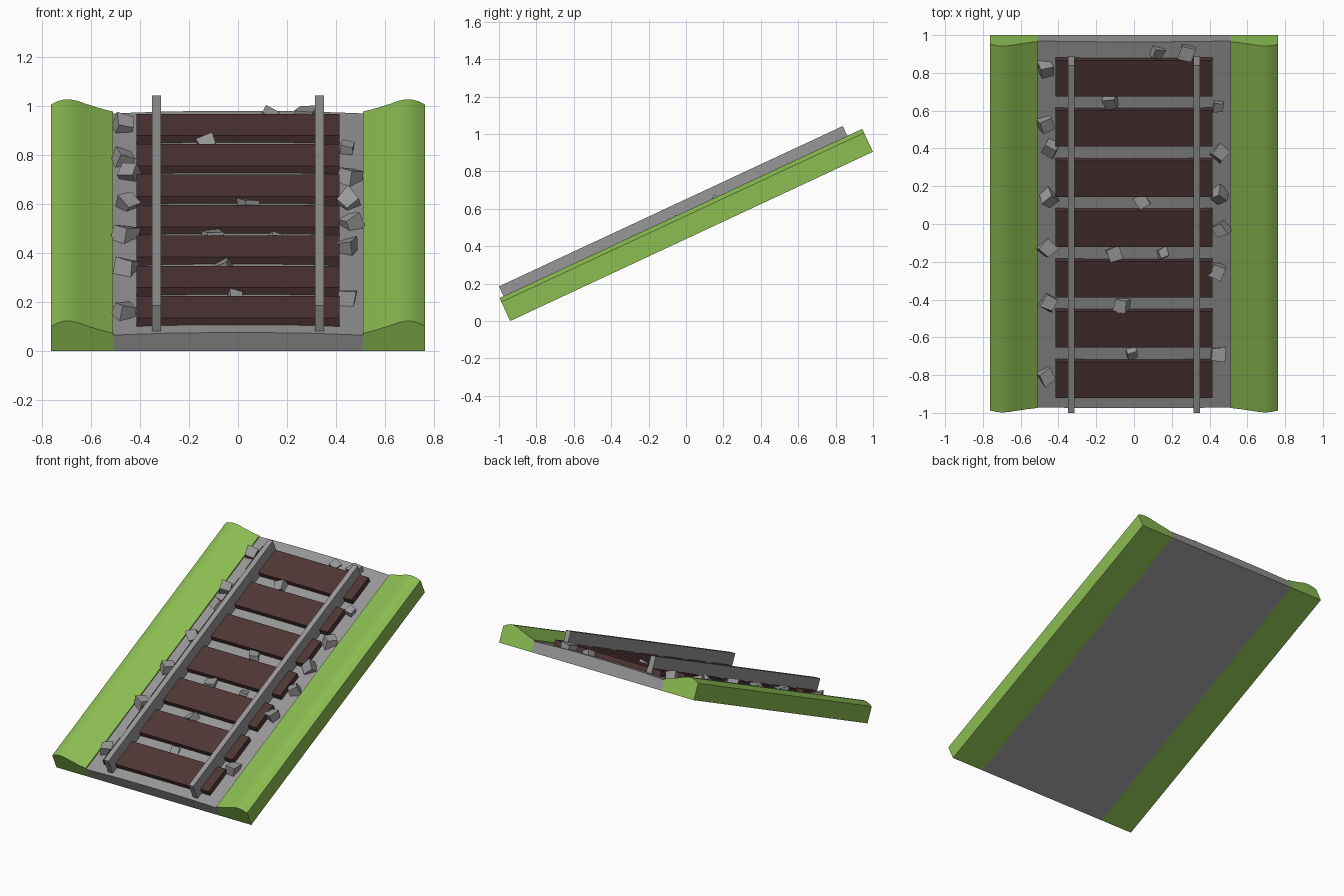
import bpy, bmesh, math, random
from mathutils import Matrix, Vector, Euler

if "Cube" in bpy.data.objects:
    bpy.data.objects.remove(bpy.data.objects["Cube"])

random.seed(4)
TILT = math.radians(25)
C, S = math.cos(TILT), math.sin(TILT)
LENGTH = 2.14
# everything is built flat (x across, y along, z normal) and then tipped up the slope
SLOPE = Matrix.Translation((0, -0.94, 0)) @ Matrix.Rotation(TILT, 4, 'X')


def material(name, rgb):
    m = bpy.data.materials.new(name)
    m.diffuse_color = (*rgb, 1)
    m.use_nodes = True
    m.node_tree.nodes["Principled BSDF"].inputs["Base Color"].default_value = m.diffuse_color
    return m


GRASS = material("grass_green", (0.26, 0.51, 0.084))
GREY = material("stone_grey", (0.31, 0.31, 0.31))
WOOD = material("dark_wood", (0.08, 0.036, 0.036))


def finish(name, bm, mat, smooth=False):
    bmesh.ops.recalc_face_normals(bm, faces=bm.faces)
    bm.transform(SLOPE)
    me = bpy.data.meshes.new(name)
    bm.to_mesh(me)
    bm.free()
    me.materials.append(mat)
    ob = bpy.data.objects.new(name, me)
    bpy.context.collection.objects.link(ob)
    if smooth:
        bpy.ops.object.select_all(action='DESELECT')
        bpy.context.view_layer.objects.active = ob
        ob.select_set(True)
        bpy.ops.object.shade_smooth_by_angle(angle=math.radians(35))
    return ob


def extrude_profile(name, pts, mat):
    bm = bmesh.new()
    face = bm.faces.new([bm.verts.new((x, 0, z)) for x, z in pts])
    new = bmesh.ops.extrude_face_region(bm, geom=[face])["geom"]
    bmesh.ops.translate(bm, vec=(0, LENGTH, 0),
                        verts=[g for g in new if isinstance(g, bmesh.types.BMVert)])
    return finish(name, bm, mat, True)


def box(name, x0, x1, y0, y1, z0, z1, mat):
    bm = bmesh.new()
    m = Matrix.LocRotScale(Vector(((x0 + x1) / 2, (y0 + y1) / 2, (z0 + z1) / 2)),
                           None, Vector((x1 - x0, y1 - y0, z1 - z0)))
    bmesh.ops.create_cube(bm, size=1, matrix=m)
    return finish(name, bm, mat)


# gravel bed with a slight crown
half = [(0.51, 0.072), (0.41, 0.076), (0.28, 0.081), (0.12, 0.083)]
extrude_profile("gravel_bed", [(-0.51, 0), (0.51, 0)] + half + [(-x, z) for x, z in half[::-1]], GREY)

# grass banks, rails
bank = [(0.51, 0), (0.762, 0), (0.762, 0.112), (0.735, 0.127), (0.71, 0.135), (0.685, 0.135),
        (0.66, 0.13), (0.62, 0.115), (0.57, 0.097), (0.51, 0.08)]
for side, s in (("left", -1), ("right", 1)):
    extrude_profile("grass_bank_" + side, [(s * x, z) for x, z in bank], GRASS)
    box("rail_" + side, s * 0.332 - 0.018, s * 0.332 + 0.018, 0.024, 2.052, 0.077, 0.193, GREY)

# sleepers
for i in range(7):
    y = 0.075 + i * 0.2935
    box(f"sleeper_{i + 1}", -0.415, 0.415, y, y + 0.21, 0.072, 0.114, WOOD)

# loose stones: x, y as seen from above, size
stones = [(-0.465, 0.82, .075), (-0.12, 0.65, .07), (0.12, 0.91, .06), (0.28, 0.91, .075),
          (0.445, 0.625, .056), (-0.47, 0.53, .075), (-0.44, 0.405, .075), (0.455, 0.375, .072),
          (0.45, 0.155, .078), (0.045, 0.12, .072), (-0.45, 0.14, .07), (0.46, -0.025, .072),
          (-0.46, -0.13, .078), (-0.105, -0.16, .075), (0.15, -0.155, .05), (0.445, -0.245, .072),
          (-0.45, -0.415, .08), (-0.06, -0.425, .072), (-0.015, -0.68, .055), (0.44, -0.69, .075),
          (-0.465, -0.805, .075)]
for i, (x, y, size) in enumerate(stones):
    n = 0.085 if abs(x) > 0.4 else 0.082
    bm = bmesh.new()
    bmesh.ops.create_cube(bm, size=size)
    for v in bm.verts:
        v.co *= random.uniform(0.8, 1.1)
    rot = Euler((random.uniform(-.5, .5), random.uniform(-.5, .5), random.uniform(0, 3))).to_matrix().to_4x4()
    bm.transform(Matrix.Translation((x, (y + 0.94 + n * S) / C, n)) @ rot)
    finish(f"stone_{i + 1}", bm, GREY)
